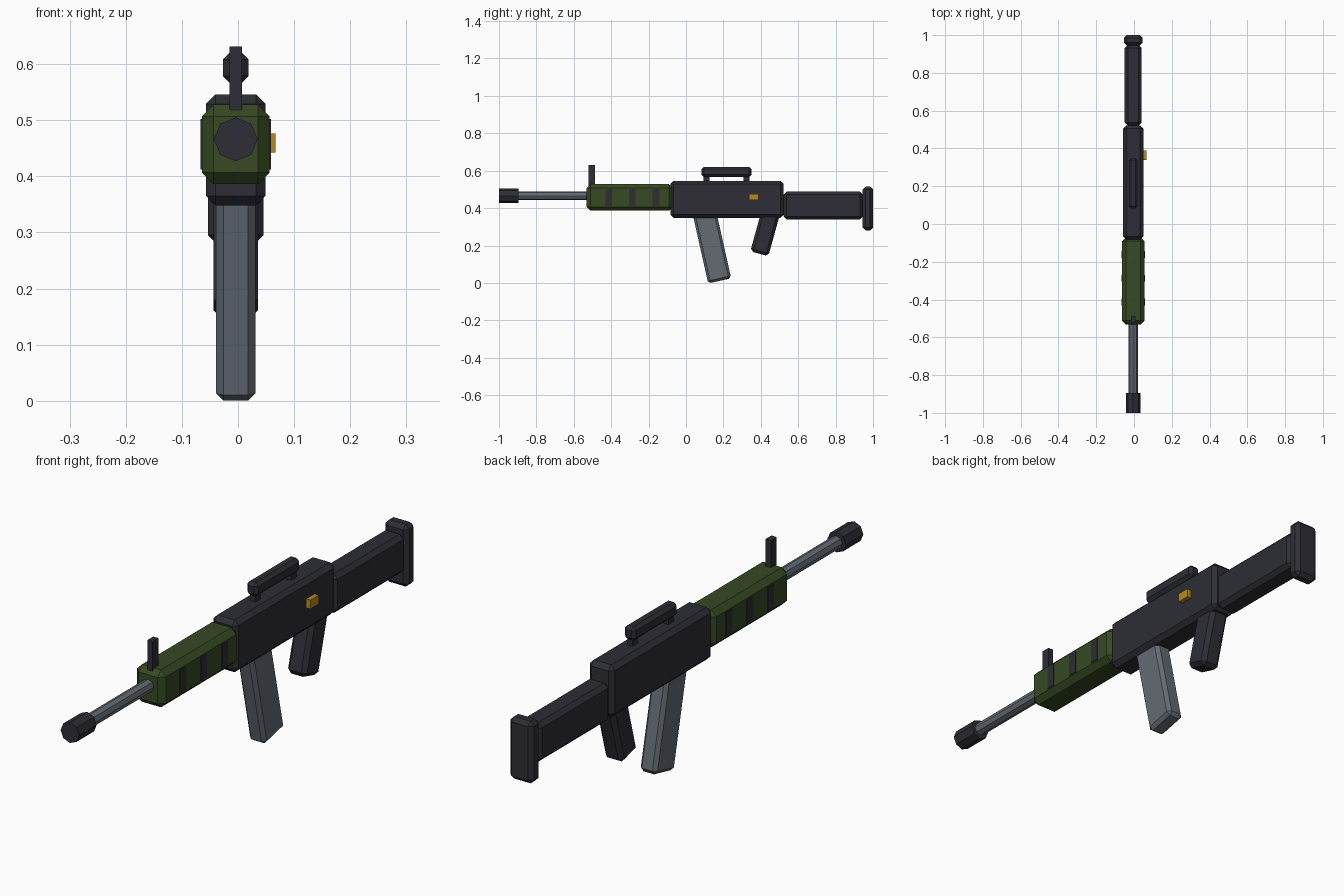
import bpy
import bmesh
import math
from mathutils import Matrix, Vector

default = bpy.data.objects.get("Cube")
if default:
    bpy.data.objects.remove(default, do_unlink=True)

CX = -0.004  # centre plane of the body; the side button widens one side


def material(name, rgb):
    mat = bpy.data.materials.new(name)
    mat.use_nodes = True
    mat.diffuse_color = (*rgb, 1)
    mat.node_tree.nodes["Principled BSDF"].inputs["Base Color"].default_value = (*rgb, 1)
    return mat


dark = material("charcoal", (0.026, 0.026, 0.036))
green = material("olive_green", (0.037, 0.067, 0.016))
steel = material("steel_grey", (0.125, 0.145, 0.17))
brass = material("brass_yellow", (0.46, 0.26, 0.014))


def finish(name, bm, mat):
    mesh = bpy.data.meshes.new(name)
    bm.to_mesh(mesh)
    bm.free()
    mesh.materials.append(mat)
    obj = bpy.data.objects.new(name, mesh)
    bpy.context.collection.objects.link(obj)
    return obj


def block(name, mat, width, y, z, bevel=0.0, x=CX):
    """Chamfered box from a width and its y and z ranges."""
    bm = bmesh.new()
    bmesh.ops.create_cube(bm, size=1)
    bmesh.ops.scale(bm, vec=(width, y[1] - y[0], z[1] - z[0]), verts=bm.verts)
    obj = finish(name, bm, mat)
    obj.location = (x, sum(y) / 2, sum(z) / 2)
    if bevel:
        mod = obj.modifiers.new("chamfer", 'BEVEL')
        mod.width, mod.segments = bevel, 1
    return obj


def tilted_block(name, mat, width, depth, length, foot, angle, bevel):
    """Chamfered box leaning about x, placed by the centre of its foot."""
    obj = block(name, mat, width, (-depth / 2, depth / 2), (0, length), bevel)
    up = Vector((0, -math.sin(angle), math.cos(angle)))
    obj.location = Vector((CX, *foot)) + up * length / 2
    obj.rotation_euler.x = angle
    return obj


def tube(name, mat, radius, y):
    """Eight-sided cylinder along y."""
    bm = bmesh.new()
    bmesh.ops.create_cone(bm, cap_ends=True, segments=8, radius1=radius, radius2=radius,
                          depth=y[1] - y[0], matrix=Matrix.Rotation(math.pi / 2, 4, 'X'))
    obj = finish(name, bm, mat)
    obj.location = (CX, sum(y) / 2, 0.466)
    return obj


# Main body and stock
block("receiver", dark, 0.106, (-0.083, 0.522), (0.348, 0.546), 0.017)
block("stock", dark, 0.09, (0.522, 0.947), (0.34, 0.488), 0.016)
block("butt_plate", dark, 0.099, (0.945, 1.0), (0.28, 0.515), 0.015)

# Barrel group
block("handguard", green, 0.121, (-0.532, -0.07), (0.386, 0.528), 0.021)
tube("barrel", steel, 0.024, (-0.92, -0.5))
tube("muzzle", dark, 0.039, (-1.0, -0.895))
block("front_sight", dark, 0.022, (-0.521, -0.486), (0.51, 0.631))

# Vent strips on both sides of the handguard
for i, y in enumerate((-0.413, -0.287, -0.161), 1):
    for side, sign in (("left", 1), ("right", -1)):
        block(f"{side}_vent_{i}", dark, 0.01, (y - 0.018, y + 0.018), (0.412, 0.502),
              x=CX + sign * 0.058)

# Top rail on two posts
block("top_rail", dark, 0.046, (0.083, 0.35), (0.567, 0.62), 0.012)
for name, y in (("front_post", 0.11), ("rear_post", 0.324)):
    block(name, dark, 0.021, (y - 0.016, y + 0.016), (0.53, 0.58))

# Magazine, grip and side button
tilted_block("magazine", steel, 0.07, 0.126, 0.38, (0.18, 0.011), 0.22, 0.013)
tilted_block("grip", dark, 0.079, 0.1, 0.25, (0.392, 0.156), -0.27, 0.015)
block("side_button", brass, 0.022, (0.338, 0.388), (0.442, 0.476), x=0.056)
